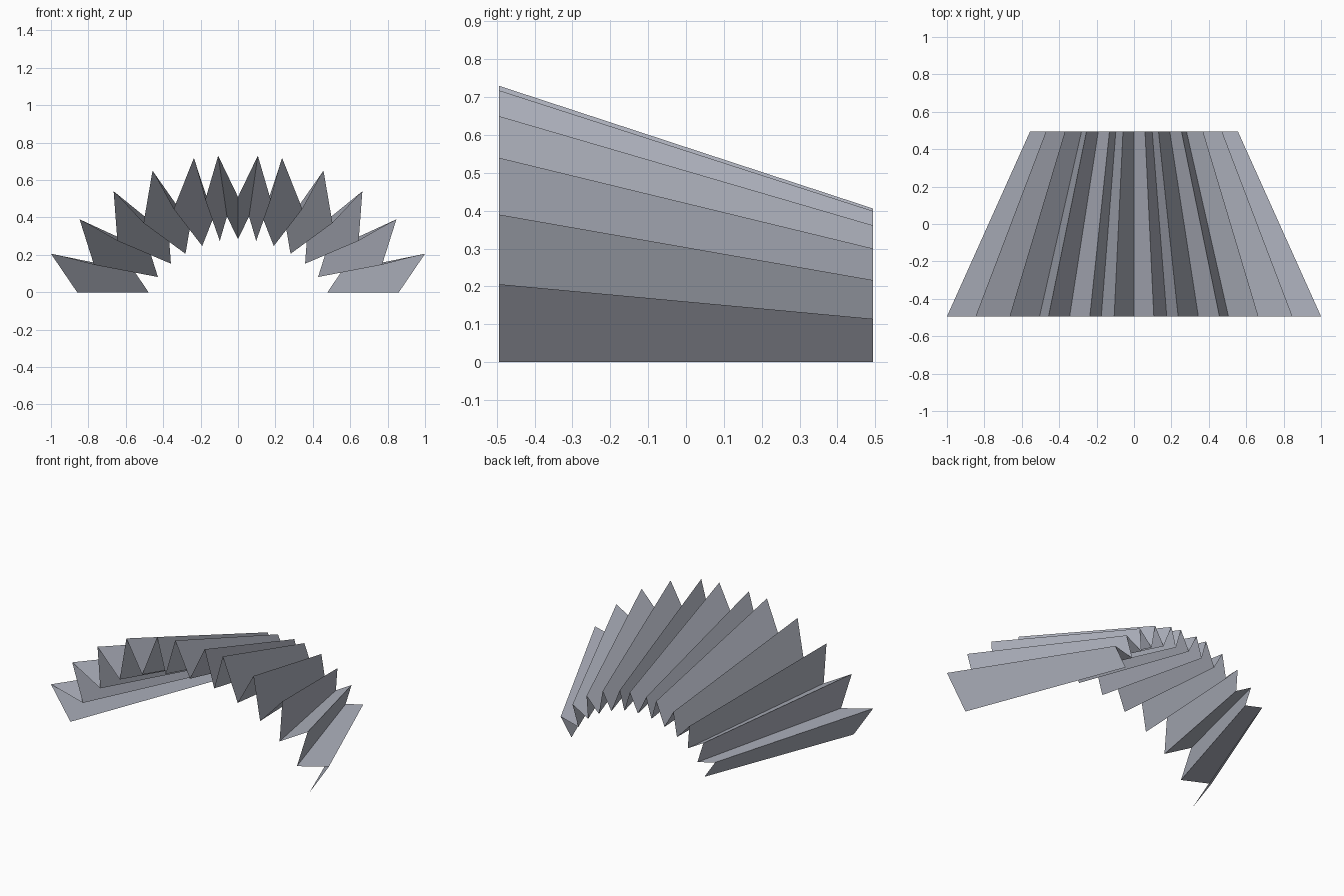
import bpy, bmesh

if "Cube" in bpy.data.objects:
    bpy.data.objects.remove(bpy.data.objects["Cube"])

# Pleated arch: zigzag profile (right half of the front edge, base to crown)
HALF = [(0.86, 0), (1.0, 0.206), (0.77, 0.147), (0.847, 0.39), (0.645, 0.275),
        (0.665, 0.54), (0.505, 0.37), (0.457, 0.65), (0.344, 0.445),
        (0.236, 0.718), (0.175, 0.494), (0.106, 0.73), (0, 0.51)]
profile = HALF + [(-x, z) for x, z in reversed(HALF[:-1])]
BACK_SCALE = 0.556   # the back edge is the same profile, smaller
DEPTH = 0.494

# Paper-like grey
grey = bpy.data.materials.new("cool grey")
grey.diffuse_color = (0.44, 0.46, 0.53, 1)
grey.use_nodes = True
grey.node_tree.nodes["Principled BSDF"].inputs["Base Color"].default_value = grey.diffuse_color

# Folded sheet stretched between the front and back edges
bm = bmesh.new()
front = [bm.verts.new((x, -DEPTH, z)) for x, z in profile]
back = [bm.verts.new((x * BACK_SCALE, DEPTH, z * BACK_SCALE)) for x, z in profile]
for i in range(len(profile) - 1):
    bm.faces.new((front[i], back[i], back[i + 1], front[i + 1]))
mesh = bpy.data.meshes.new("pleated_arch")
bm.to_mesh(mesh)
bm.free()
mesh.materials.append(grey)
bpy.context.collection.objects.link(bpy.data.objects.new("pleated_arch", mesh))
